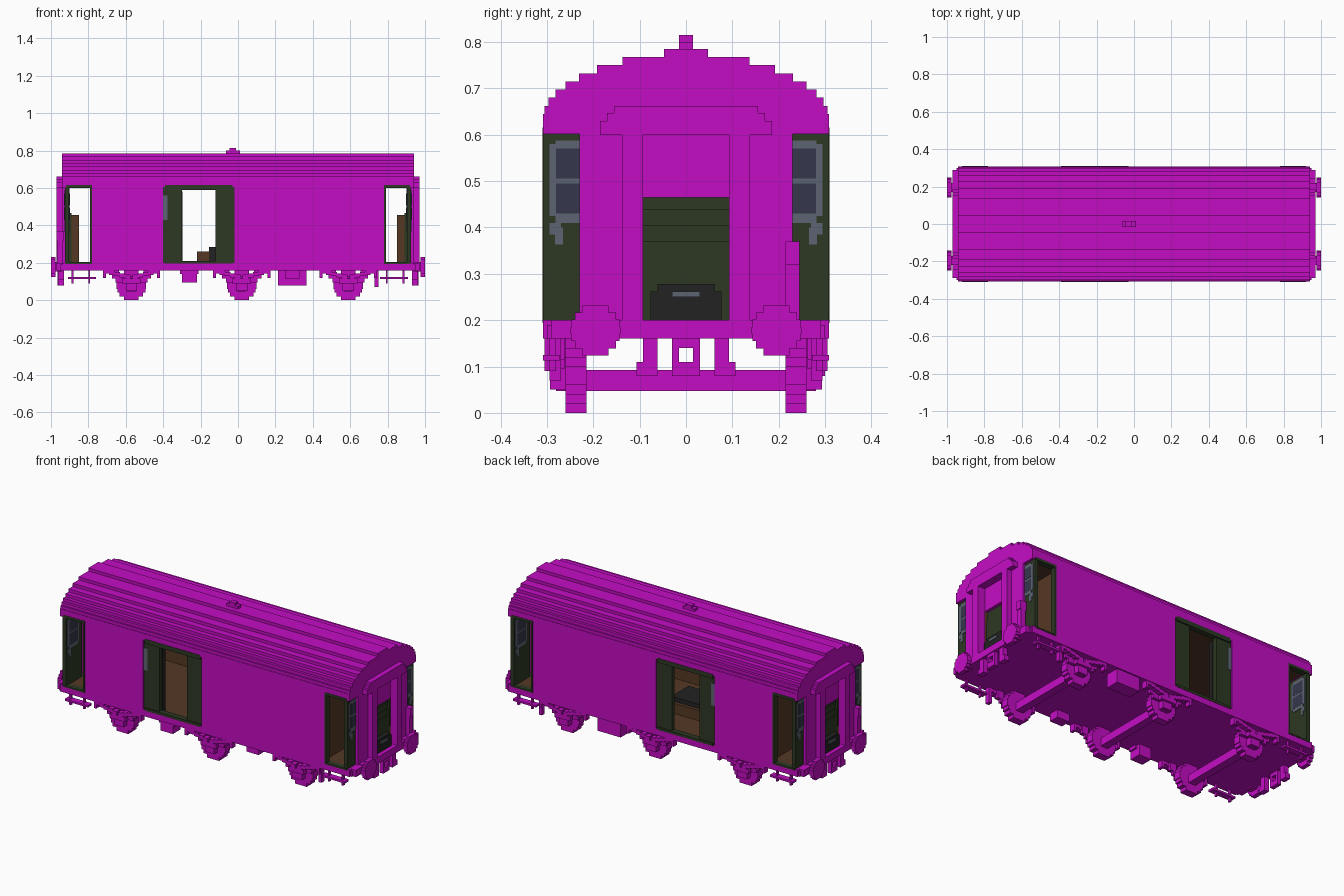
import bpy, bmesh
from math import sqrt
from mathutils import Matrix

if "Cube" in bpy.data.objects:
    bpy.data.objects.remove(bpy.data.objects["Cube"])


def material(name, red, green_part, blue):
    m = bpy.data.materials.new(name)
    m.use_nodes = True
    m.diffuse_color = (red, green_part, blue, 1)
    m.node_tree.nodes["Principled BSDF"].inputs["Base Color"].default_value = m.diffuse_color
    return m


magenta = material("magenta", .55, .004, .55)
green = material("dark_green", .026, .04, .017)
brown = material("wood_brown", .09, .04, .018)
black = material("charcoal", .016, .016, .016)
grey = material("steel_grey", .11, .13, .17)
glass = material("dark_glass", .037, .037, .076)


def block(name, mat, x, y, z, mirror=""):
    """Box spanning the x, y and z ranges, copied across the mirror axes."""
    signs_x = (1, -1) if "x" in mirror else (1,)
    signs_y = (1, -1) if "y" in mirror else (1,)
    bm = bmesh.new()
    for sx in signs_x:
        for sy in signs_y:
            centre = Matrix.Translation((sx * sum(x) / 2, sy * sum(y) / 2, sum(z) / 2))
            size = Matrix.Diagonal((x[1] - x[0], y[1] - y[0], z[1] - z[0], 1))
            bmesh.ops.create_cube(bm, size=1, matrix=centre @ size)
    mesh = bpy.data.meshes.new(name)
    bm.to_mesh(mesh)
    bm.free()
    mesh.materials.append(mat)
    bpy.context.collection.objects.link(bpy.data.objects.new(name, mesh))


def around(centre, half):
    return (centre - half, centre + half)


def disc_rows(centre, radius, count):
    """Half width and height range of each row in a stepped disc."""
    step = 2 * radius / count
    for row in range(count):
        low = centre - radius + row * step
        offset = low + step / 2 - centre
        yield sqrt(radius * radius - offset * offset), (low, low + step)


# Shared edges of the body
SIDE, LINING = .308, .277
BASE, FLOOR, LINTEL, EAVES = .16, .2, .605, .63
CORNER_IN, CORNER_OUT, BODY_END, FRAME_END = .78, .925, .94, .97
DOOR_LEFT, DOOR_RIGHT = -.4, -.02
GANGWAY = .093
wall = (LINING, SIDE)
inside = (LINING - .012, LINING)
trim = (LINING, SIDE + .002)
opening = (FLOOR, LINTEL)
across = (-LINING, LINING)
passage = (-GANGWAY, GANGWAY)

# Stepped roof
roof_base, roof_step, roof_layers = .645, .0175, 9
for layer in range(roof_layers):
    half = SIDE * (1 - (layer / 8.2) ** 2) ** .62
    top = roof_base + layer * roof_step
    bottom = top - roof_step if layer else LINTEL + .012
    block("roof_layer", magenta, (-BODY_END, BODY_END), (-half, half), (bottom, top))
block("roof_vent_base", magenta, (-.065, .01), around(0, .015), (.78, .8))
block("roof_vent_cap", magenta, (-.045, -.01), around(0, .015), (.8, .815))

# Side walls with gaps for the doors
for left, right in ((-CORNER_IN, DOOR_LEFT), (DOOR_RIGHT, CORNER_IN)):
    block("side_wall", magenta, (left, right), wall, opening, mirror="y")
    block("side_lining", brown, (left, right), inside, opening, mirror="y")
block("side_header", magenta, (-BODY_END, BODY_END), wall, (LINTEL, EAVES), mirror="y")
block("side_sill", magenta, (-BODY_END, BODY_END), wall, (BASE, FLOOR), mirror="y")

# Middle doors
leaf_left, leaf_right = -.3, -.12
leaf = (LINING, SIDE - .006)
block("middle_door_left", green, (DOOR_LEFT, leaf_left), leaf, opening, mirror="y")
block("middle_door_right", green, (leaf_right, DOOR_RIGHT), leaf, opening, mirror="y")
block("middle_door_head", green, (DOOR_LEFT + .01, DOOR_RIGHT - .01), trim,
      (LINTEL - .015, LINTEL + .011), mirror="y")
block("middle_door_threshold", green, (DOOR_LEFT + .01, DOOR_RIGHT - .01), trim,
      (FLOOR - .005, FLOOR + .01), mirror="y")
block("middle_door_window_edge", grey, (DOOR_LEFT, DOOR_LEFT + .024), (.3, .305),
      (.43, .56), mirror="y")
block("middle_door_jamb", black, (leaf_left - .018, leaf_left + .004), (.25, LINING),
      (FLOOR, .58), mirror="y")

# Corner doors, folded inwards against the ends
corner = (CORNER_IN, CORNER_OUT - .005)
leaf_face = CORNER_OUT - .022
block("corner_door_leaf", green, (leaf_face, CORNER_OUT), (BASE, SIDE - .001), opening, mirror="xy")
block("corner_door_head", green, corner, trim, (LINTEL - .005, LINTEL + .01), mirror="xy")
block("corner_door_threshold", green, corner, trim, (FLOOR - .006, FLOOR + .003), mirror="xy")
block("corner_door_jamb", green, (CORNER_IN, CORNER_IN + .01), trim, opening, mirror="xy")
for face in (leaf_face, CORNER_OUT):
    plate = around(face, .003)
    block("corner_window_frame", grey, plate, (.19, .295), (.425, .58), mirror="xy")
    block("corner_window_rim", grey, plate, (.2, .282), (.41, .588), mirror="xy")
    block("corner_door_handle", grey, plate, (.265, .283), (.363, .4), mirror="xy")
    block("corner_door_lock", grey, plate, (.27, .295), (.385, .41), mirror="xy")
    for pane in ((.43, .495), (.506, .57)):
        block("corner_window_pane", glass, around(face, .004), (.2, .28), pane, mirror="xy")

# End walls and gangway surrounds
block("end_wall", magenta, (CORNER_OUT, BODY_END), (GANGWAY, .23), (BASE, EAVES), mirror="xy")
block("end_header", magenta, (.9, BODY_END), (-SIDE, SIDE), (LINTEL - .003, EAVES), mirror="x")
block("gangway_post", magenta, (CORNER_OUT, FRAME_END), (GANGWAY, .138), (BASE, LINTEL), mirror="xy")
for half, top in ((.185, EAVES), (.17, .647), (.155, .662)):
    block("gangway_hood", magenta, (CORNER_OUT, FRAME_END), around(0, half), (.6, top), mirror="x")
block("gangway_upper_panel", magenta, (.9, CORNER_OUT), passage, (.465, LINTEL), mirror="x")
for slat, top in enumerate((.37, .405, .44, .465)):
    block("gangway_slat", green, (.89, .918 - slat * .004), passage, (FLOOR, top), mirror="x")
block("gangway_back_panel", brown, (.85, .89), passage, (FLOOR, .455), mirror="x")
block("gangway_bridge", black, (.9, .945), passage, (FLOOR - .012, FLOOR), mirror="x")
block("gangway_bellows", black, (.9, .945), around(0, .077), (FLOOR, .262), mirror="x")
block("gangway_bellows_top", black, (.9, .945), around(0, .062), (.262, .278), mirror="x")
block("gangway_bellows_plate", grey, (.943, .949), around(0, .03), (.25, .262), mirror="x")

# End lamps, one on opposite corners of each end
for end in (1, -1):
    lamp_y = around(end * .23, .015)
    block("end_lamp_bracket", magenta, around(end * .95, .015), lamp_y, (FLOOR, .33))
    block("end_lamp", magenta, around(end * .95, .02), lamp_y, (.32, .37))

# Interior
block("floor", brown, (-.92, .92), across, (FLOOR - .01, FLOOR))
block("ceiling", brown, (-.9, .9), across, (LINTEL, LINTEL + .015))
block("partition", brown, (.74, .76), across, opening, mirror="x")
block("crate", brown, (-.22, .05), around(0, .1), (FLOOR, .26))
block("trunk", black, (-.155, .04), around(0, .08), (.26, .285))
block("trunk_stand", black, (-.155, -.12), (-.105, -.08), (FLOOR, .285))

# Underframe, buffers and couplings
block("underframe", magenta, (-.95, .95), around(0, .3), (BASE, FLOOR - .01))
block("end_beam", magenta, (.92, FRAME_END), around(0, .29), (BASE, FLOOR), mirror="x")
block("buffer_stem", magenta, (BODY_END, .985), around(.195, .025), around(.178, .025), mirror="xy")
for half, height in disc_rows(centre=.178, radius=.054, count=7):
    block("buffer_head", magenta, (.975, 1), around(.195, half), height, mirror="xy")
block("coupling_hanger", magenta, (.93, BASE + .8), (.062, GANGWAY), (.08, BASE), mirror="xy")
block("coupling_foot", magenta, (.93, .96), (GANGWAY, .107), (.08, .11), mirror="xy")
block("coupling_link", magenta, (BODY_END, .965), (.015, .03), (.08, BASE), mirror="xy")
block("coupling_hook", magenta, (BODY_END, .965), around(0, .03), (.14, .18), mirror="x")
block("coupling_loop", magenta, (BODY_END, .965), around(0, .03), (.08, .11), mirror="x")

# Wheels, axles, axle guards and leaf springs
for wheel_x in (-.57, .02, .59):
    for half, height in disc_rows(centre=.08, radius=.08, count=8):
        block("wheel", magenta, around(wheel_x, half), (.215, .26), height, mirror="y")
    block("axle", magenta, around(wheel_x, .023), around(0, .28), around(.07, .023))
    block("axle_box", magenta, around(wheel_x, .03), (.26, .293), (.05, .12), mirror="y")
    block("axle_guard", magenta, around(wheel_x, .085), (.262, .28), (.095, .13), mirror="y")
    block("spring_clamp", magenta, around(wheel_x, .05), (.28, .305), (.09, .115), mirror="y")
    for side in (1, -1):
        block("guard_arm", magenta, around(wheel_x + side * .085, .02), (.262, .28),
              (.115, BASE), mirror="y")
        block("spring_shackle", magenta, around(wheel_x + side * .145, .008), (.272, .305),
              (.12, BASE), mirror="y")
        for link in range(5):
            block("leaf_spring", magenta, around(wheel_x + side * (.02 + link * .028), .015),
                  (.272, .305), around(.126 + link * .007, .011), mirror="y")

# Footboards under the corner doors
block("footboard", magenta, (.76, .91), (.272, SIDE), (.113, .125), mirror="xy")
for hanger_x in (.795, .885):
    block("footboard_hanger", magenta, around(hanger_x, .005), (.28, .295), (.09, BASE), mirror="xy")
block("pipe_valve", magenta, (.73, .75), (.27, .295), (.07, BASE), mirror="y")

# Equipment boxes
block("battery_box", magenta, (-.3, -.22), (-.29, -.22), (.095, BASE))
block("battery_box_lid", magenta, (-.31, -.21), (-.29, -.24), (.14, BASE))
block("tool_locker", magenta, (.215, .365), (.22, .3), (.08, .17))
block("small_locker", magenta, (.25, .33), (-.28, -.22), (.115, BASE))
